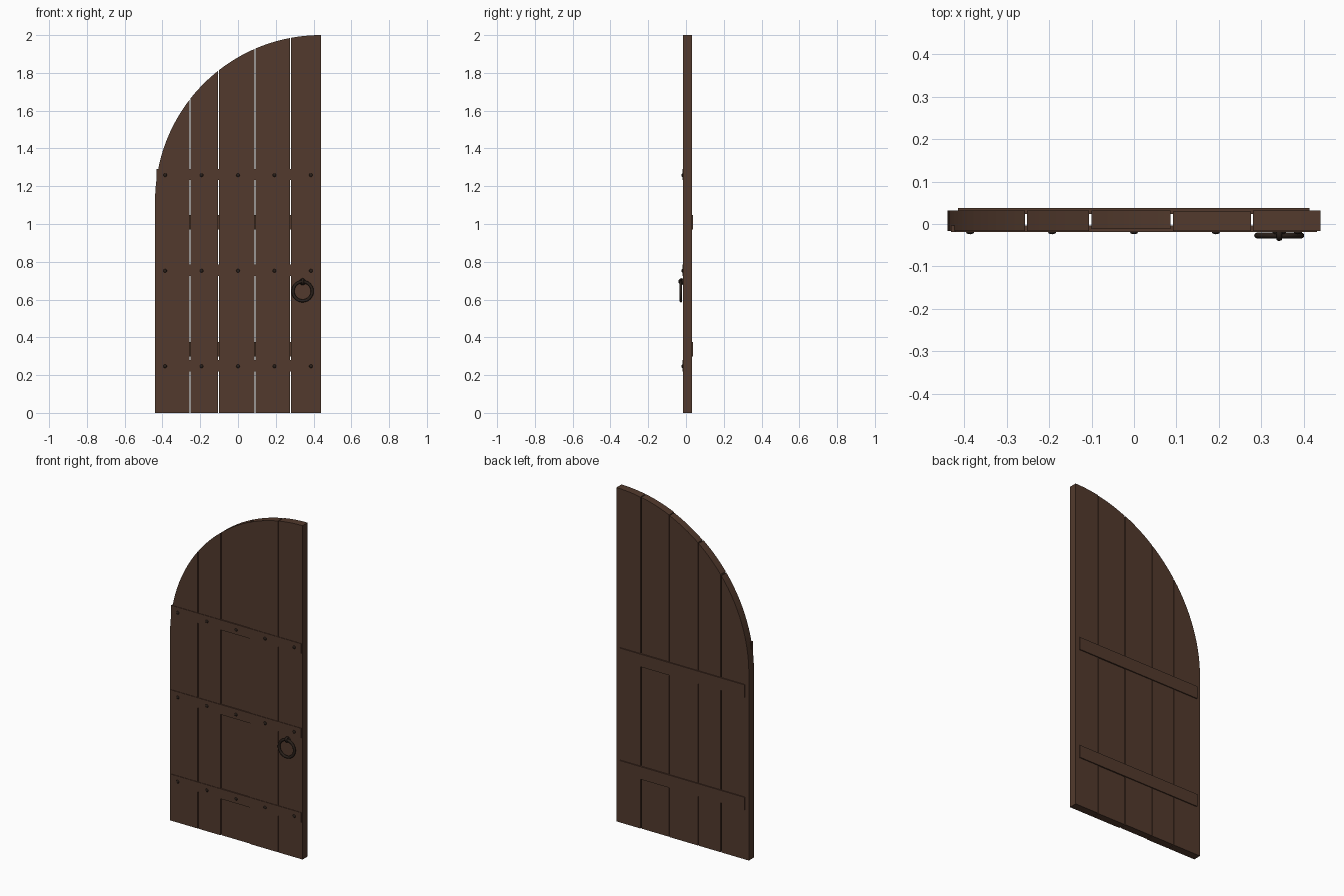
import bpy, bmesh, math
from mathutils import Matrix, Vector

cube = bpy.data.objects.get("Cube")
if cube:
    bpy.data.objects.remove(cube, do_unlink=True)


def material(name, rgb):
    m = bpy.data.materials.new(name)
    m.use_nodes = True
    m.diffuse_color = (*rgb, 1)
    m.node_tree.nodes["Principled BSDF"].inputs["Base Color"].default_value = (*rgb, 1)
    return m


WOOD = material("dark brown wood", (0.085, 0.042, 0.026))
IRON = material("dark iron", (0.022, 0.014, 0.010))


def finish(name, bm, mat, smooth=False):
    bmesh.ops.recalc_face_normals(bm, faces=bm.faces)
    mesh = bpy.data.meshes.new(name)
    bm.to_mesh(mesh)
    bm.free()
    mesh.materials.append(mat)
    mesh.polygons.foreach_set("use_smooth", [smooth] * len(mesh.polygons))
    obj = bpy.data.objects.new(name, mesh)
    bpy.context.scene.collection.objects.link(obj)
    return obj


def box(name, x0, x1, y0, y1, z0, z1, mat):
    bm = bmesh.new()
    bmesh.ops.create_cube(bm, size=1)
    for v in bm.verts:
        v.co = Vector(((x0 + x1) / 2 + v.co.x * (x1 - x0),
                       (y0 + y1) / 2 + v.co.y * (y1 - y0),
                       (z0 + z1) / 2 + v.co.z * (z1 - z0)))
    return finish(name, bm, mat)


HALF, RADIUS = 0.439, 0.878
SPRING = 2 - RADIUS


def arch(x):
    return SPRING + math.sqrt(max(0, RADIUS ** 2 - (HALF - x) ** 2))


def plank(name, x0, x1, y0, y1):
    # Sample by arc angle so the steep end of the curve stays round
    a0, a1 = (math.acos(min(1, (HALF - x) / RADIUS)) for x in (x0, x1))
    n = 14
    top = []
    for i in range(n + 1):
        a = a0 + (a1 - a0) * i / n
        top.append((HALF - RADIUS * math.cos(a), SPRING + RADIUS * math.sin(a)))
    outline = [(x1, 0), (x0, 0)] + top
    bm = bmesh.new()
    face = bm.faces.new([bm.verts.new((x, y0, z)) for x, z in outline])
    ext = bmesh.ops.extrude_face_region(bm, geom=[face])
    moved = [v for v in ext["geom"] if isinstance(v, bmesh.types.BMVert)]
    bmesh.ops.translate(bm, verts=moved, vec=(0, y1 - y0, 0))
    return finish(name, bm, WOOD)


# Five planks with narrow gaps, the middle one slightly set back
seams = [-HALF, -0.254, -0.103, 0.089, 0.278, HALF]
GAP = 0.0025
for i in range(5):
    left = seams[i] + (GAP if i else 0)
    right = seams[i + 1] - (GAP if i < 4 else 0)
    front = -0.012 if i == 2 else -0.016
    back = 0.030 if i == 3 else 0.032
    plank(f"plank_{i + 1}", left, right, front, back)

# Front straps with studs
for s, z in enumerate((0.25, 0.755, 1.262)):
    box(f"front_strap_{s + 1}", -0.431, 0.431, -0.019, -0.004, z - 0.03, z + 0.03, WOOD)
    bm = bmesh.new()
    for k in range(-2, 3):
        m = Matrix.Translation((k * 0.193, -0.019, z - 0.003)) @ Matrix.Diagonal((1, 0.55, 1, 1))
        bmesh.ops.create_uvsphere(bm, u_segments=12, v_segments=8, radius=0.0095, matrix=m)
    finish(f"studs_{s + 1}", bm, IRON, True)

# Back battens
for s, z in enumerate((0.336, 1.01)):
    box(f"back_batten_{s + 1}", -0.415, 0.413, 0.024, 0.038, z - 0.038, z + 0.038, WOOD)


# Ring handle hanging from a small eye
def torus(name, centre, major, minor, depth, axis="Y"):
    bm = bmesh.new()
    n, k = 32, 10
    rings = []
    for i in range(n):
        a = math.tau * i / n
        row = []
        for j in range(k):
            b = math.tau * j / k
            r = major + minor * math.cos(b)
            p = Vector((r * math.cos(a), depth * math.sin(b), r * math.sin(a)))
            if axis == "X":
                p = Vector((p.y, p.x, p.z))
            row.append(bm.verts.new(p + Vector(centre)))
        rings.append(row)
    for i in range(n):
        r0, r1 = rings[i], rings[(i + 1) % n]
        for j in range(k):
            bm.faces.new((r0[j], r1[j], r1[(j + 1) % k], r0[(j + 1) % k]))
    return finish(name, bm, IRON, True)


torus("ring_handle", (0.342, -0.027, 0.644), 0.051, 0.008, 0.007)
torus("ring_eye", (0.342, -0.023, 0.696), 0.012, 0.005, 0.007, "X")
bm = bmesh.new()
bmesh.ops.create_cone(bm, cap_ends=True, segments=16, radius1=0.018, radius2=0.014, depth=0.008,
                      matrix=Matrix.Translation((0.342, -0.019, 0.694)) @ Matrix.Rotation(math.pi / 2, 4, "X"))
finish("ring_mount", bm, IRON)
